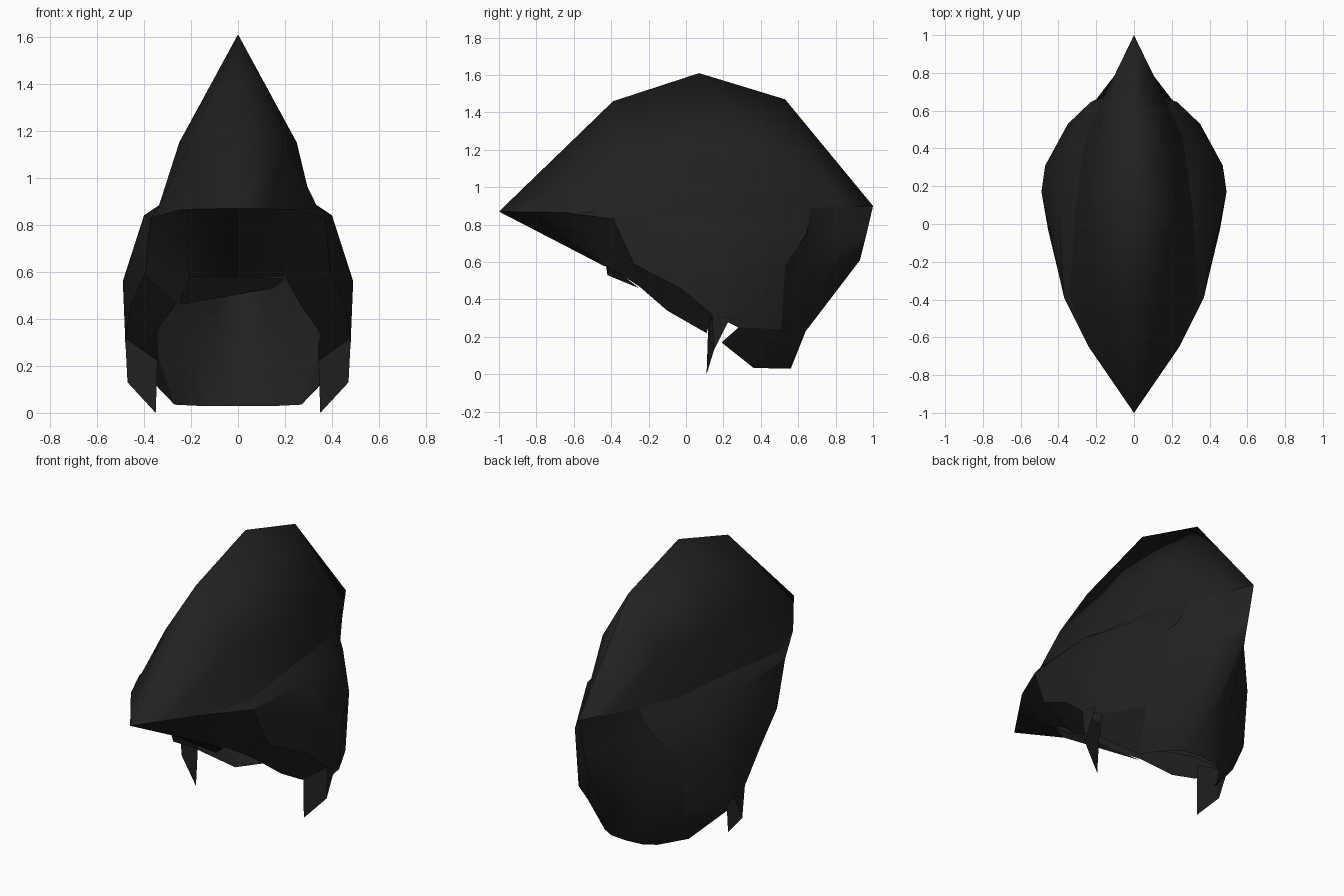
import bpy, bmesh

# one near-black hair colour
black = bpy.data.materials.new("soft black")
black.diffuse_color = (0.015, 0.015, 0.015, 1)


def strip_mesh(name, rows, mirror=True, angle=0.7):
    """Skin neighbouring rows of points with quads, mirror in x, shade."""
    bm = bmesh.new()
    for sx in ((1, -1) if mirror else (1,)):
        grid = [[bm.verts.new((sx * x, y, z)) for x, y, z in r] for r in rows]
        for a, b in zip(grid, grid[1:]):
            for i in range(len(a) - 1):
                quad = [a[i], b[i], b[i + 1], a[i + 1]]
                bm.faces.new(quad if sx > 0 else quad[::-1])
    bmesh.ops.remove_doubles(bm, verts=bm.verts, dist=0.002)
    bmesh.ops.dissolve_degenerate(bm, edges=bm.edges, dist=0.001)
    bmesh.ops.recalc_face_normals(bm, faces=bm.faces)
    me = bpy.data.meshes.new(name)
    bm.to_mesh(me)
    bm.free()
    me.materials.append(black)
    ob = bpy.data.objects.new(name, me)
    bpy.context.collection.objects.link(ob)
    bpy.ops.object.select_all(action='DESELECT')
    ob.select_set(True)
    bpy.context.view_layer.objects.active = ob
    bpy.ops.object.shade_smooth_by_angle(angle=angle)
    return ob


# tall swept crest, ridge line down to the top of the head
tip, tail = (0, -1, .87), (0, 1, .9)
ridge = [tip, (0, -.39, 1.46), (0, .07, 1.61), (0, .53, 1.47), tail]
middle = [(.12, -.825, .868), (.21, -.37, 1.14), (.25, .08, 1.15),
          (.19, .50, 1.16), (.08, .835, .895)]
crest_base = [(.24, -.65, .865), (.34, -.38, .87), (.31, .08, .9),
              (.26, .45, .89), (.16, .67, .89)]
strip_mesh("crest", [ridge, middle, crest_base], angle=2.8)

# rounded side hair, from the crest base to the lower hem
flare = [(.24, -.65, .865), (.37, -.39, .83), (.40, .05, .84),
         (.36, .40, .80), (.23, .645, .75)]
temple = [(.37, -.39, .83), (.395, -.28, .59), (.49, .17, .56),
          (.47, .31, .56), (.35, .53, .58)]
hem = [(.395, -.28, .59), (.455, -.03, .46), (.48, .14, .32),
       (.46, .28, .25), (.34, .51, .24)]
strip_mesh("side_hair", [crest_base, flare, temple, hem])

# back fin under the tail, and the rounded back of the head
strip_mesh("back_hair", [
    [tail, (.08, .835, .895), (.16, .67, .89), (.16, .67, .89)],
    [(0, .965, .75), (.08, .81, .75), (.17, .66, .75), (.23, .645, .75)],
    [(0, .93, .61), (.10, .79, .60), (.20, .66, .59), (.35, .53, .58)],
    [(0, .64, .23), (.10, .64, .23), (.20, .62, .235), (.34, .51, .24)],
    [(0, .56, .03), (.10, .55, .03), (.17, .51, .03), (.27, .36, .035)],
], angle=1.2)
strip_mesh("nape_corner", [
    [(.34, .51, .24), (.46, .28, .25)],
    [(.27, .36, .035), (.40, .19, .17)],
])

# underside of the overhanging fringe and the rim beside the face
strip_mesh("fringe_underside", [
    [tip, (.12, -.825, .868), (.24, -.65, .865), (.37, -.39, .83),
     (.395, -.28, .59)],
    [(0, -.44, .58), (.08, -.44, .58), (.16, -.44, .58), (.20, -.42, .58),
     (.26, -.25, .47)],
])
strip_mesh("face_rim", [
    [(.395, -.28, .59), (.455, -.03, .46), (.48, .14, .32)],
    [(.26, -.25, .47), (.35, -.10, .34), (.34, .11, .22)],
])

# pointed sideburns
strip_mesh("sideburn", [
    [(.48, .25, .30), (.48, .14, .32), (.34, .12, .30)],
    [(.47, .22, .27), (.47, .15, .13), (.35, .11, 0)],
])

# slanting lock across the forehead
strip_mesh("forehead_lock", [
    [(-.21, -.43, .60), (.20, -.42, .57)],
    [(-.25, -.25, .46), (.15, -.42, .53)],
], mirror=False)
